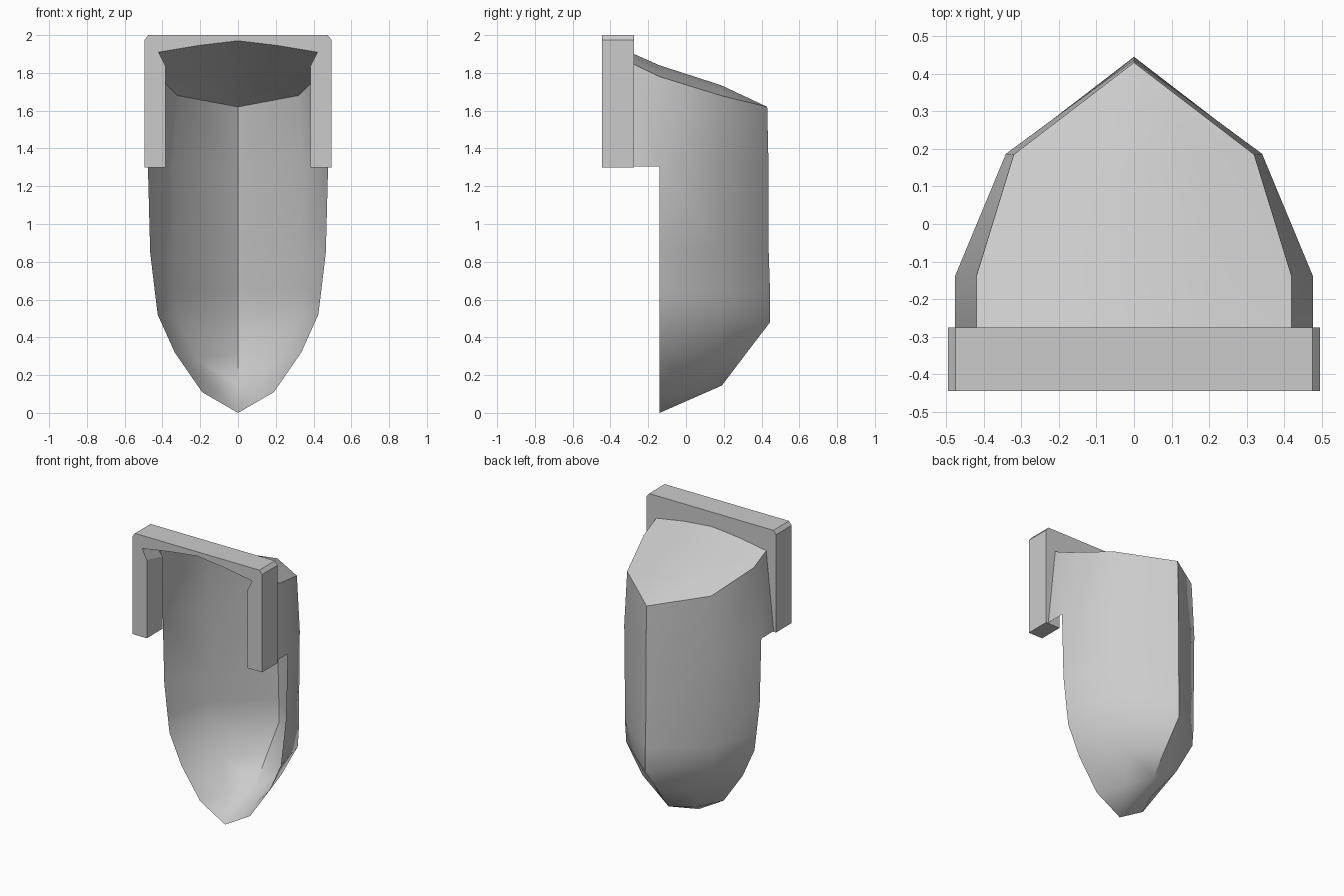
import bpy, bmesh, math

if "Cube" in bpy.data.objects:
    bpy.data.objects.remove(bpy.data.objects["Cube"])

def finish(name, bm, angle):
    bmesh.ops.remove_doubles(bm, verts=bm.verts, dist=0.0005)
    bmesh.ops.recalc_face_normals(bm, faces=bm.faces)
    me = bpy.data.meshes.new(name)
    bm.to_mesh(me)
    bm.free()
    ob = bpy.data.objects.new(name, me)
    bpy.context.collection.objects.link(ob)
    bpy.ops.object.select_all(action='DESELECT')
    bpy.context.view_layer.objects.active = ob
    ob.select_set(True)
    bpy.ops.object.shade_smooth_by_angle(angle=math.radians(angle))
    return ob

def sheet(bm, rows, side):
    """Skin neighbouring rows of points, mirrored by side; collapsed quads become triangles."""
    for a, b in zip(rows, rows[1:]):
        for i in range(len(a) - 1):
            pts = []
            for p in (a[i], a[i + 1], b[i + 1], b[i]):
                if p not in pts:
                    pts.append(p)
            if len(pts) > 2:
                bm.faces.new([bm.verts.new((side * x, y, z)) for x, y, z in pts])

# Open scoop: rows run from the front edge round to the back ridge
rim = [(0.42, -0.14, 1.78), (0.32, 0.185, 1.68), (0, 0.43, 1.62)]
tip = (0, -0.14, 0)
wall = [
    rim,
    [(0.477, -0.14, 1.305), (0.341, 0.187, 1.305), (0, 0.437, 1.305)],
    [(0.465, -0.14, 0.85), (0.336, 0.187, 0.85), (0, 0.438, 0.85)],
    [(0.44, -0.14, 0.64), (0.335, 0.187, 0.64), (0, 0.445, 0.64)],
    [(0.425, -0.14, 0.52), (0.325, 0.187, 0.50), (0, 0.445, 0.48)],
    [(0.335, -0.14, 0.32), (0.22, 0.16, 0.29), (0, 0.315, 0.31)],
    [(0.19, -0.14, 0.11), (0.11, 0.04, 0.115), (0, 0.19, 0.145)],
    [tip, tip, tip],
]
# Upper cheeks reaching forward into the frame
cheek = [
    [(0.42, -0.445, 1.91), (0.42, -0.275, 1.845), rim[0]],
    [(0.477, -0.445, 1.305), (0.477, -0.275, 1.305), wall[1][0]],
]
# Crowned sloping lid
lid = [
    [(0.42, -0.445, 1.91), (0.21, -0.445, 1.945), (0, -0.445, 1.97)],
    [(0.42, -0.275, 1.845), (0.21, -0.275, 1.88), (0, -0.275, 1.90)],
    [rim[0], (0.21, -0.14, 1.82), (0, -0.14, 1.84)],
    [rim[1], (0.16, 0.185, 1.715), (0, 0.185, 1.735)],
    [rim[2], rim[2], rim[2]],
]
bm = bmesh.new()
for s in (1, -1):
    for part in (wall, cheek, lid):
        sheet(bm, part, s)
finish("scoop_shell", bm, 50)

# Mounting frame: outer and inner outlines, opening sinks toward the back with the lid
outer = [(0.495, 1.3), (0.495, 1.975), (0.475, 2.0), (0.21, 2.0), (0, 2.0)]
inner_front = [(0.385, 1.3), (0.385, 1.84), (0.42, 1.91), (0.21, 1.945), (0, 1.97)]
inner_back = [(0.385, 1.3), (0.385, 1.80), (0.42, 1.845), (0.21, 1.88), (0, 1.90)]

def at(points, y):
    return [(x, y, z) for x, z in points]

loops = [at(outer, -0.445), at(outer, -0.275), at(inner_back, -0.275), at(inner_front, -0.445)]
bm = bmesh.new()
for s in (1, -1):
    sheet(bm, loops + loops[:1], s)
    bm.faces.new([bm.verts.new((s * l[0][0], l[0][1], l[0][2])) for l in loops])
finish("mounting_frame", bm, 20)
